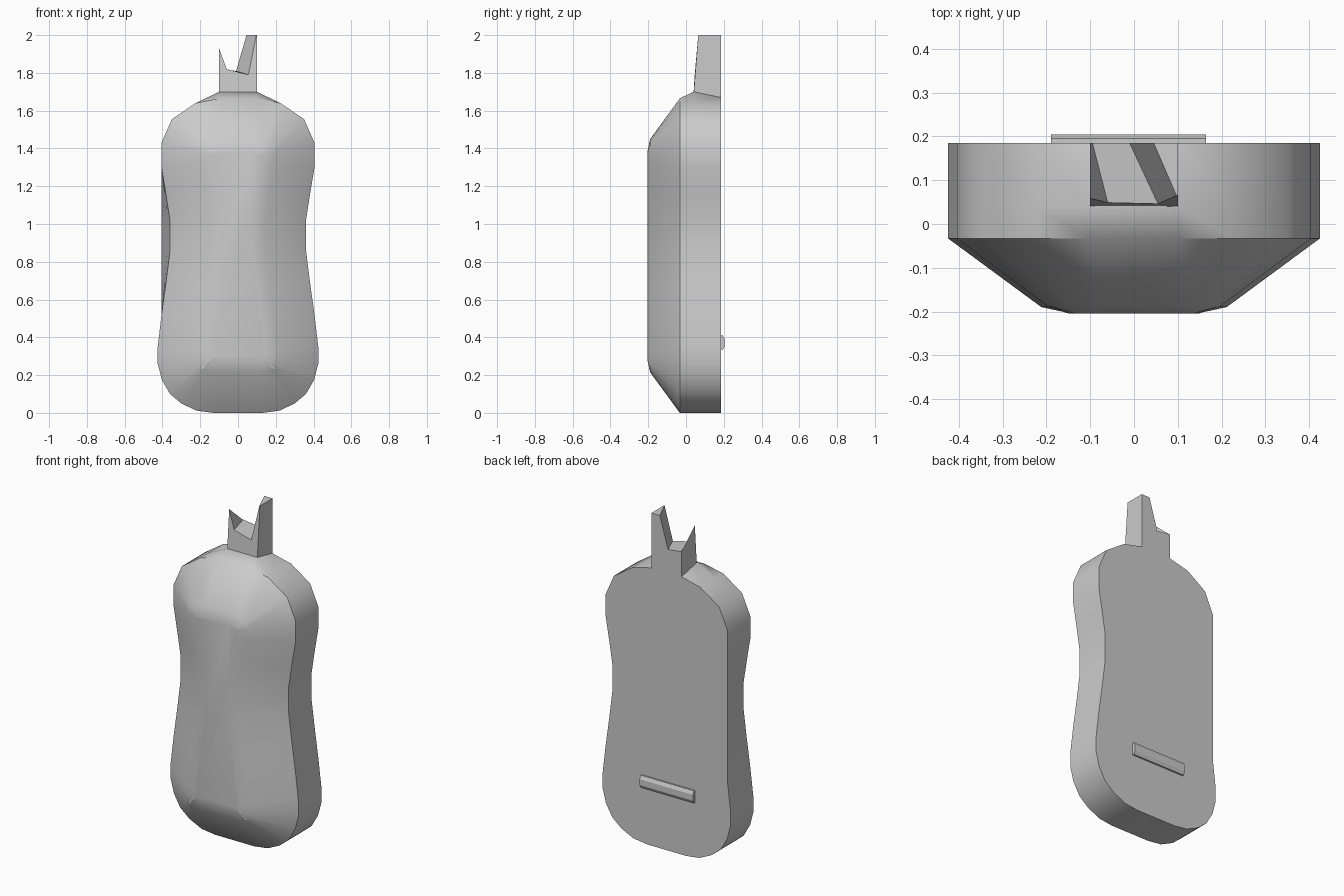
import bpy, math

if "Cube" in bpy.data.objects:
    bpy.data.objects.remove(bpy.data.objects["Cube"])

def make(name, verts, faces, angle=None):
    me = bpy.data.meshes.new(name)
    me.from_pydata(verts, [], faces)
    me.update()
    ob = bpy.data.objects.new(name, me)
    bpy.context.collection.objects.link(ob)
    bpy.ops.object.select_all(action='DESELECT')
    ob.select_set(True)
    bpy.context.view_layer.objects.active = ob
    bpy.ops.object.mode_set(mode='EDIT')
    bpy.ops.mesh.select_all(action='SELECT')
    bpy.ops.mesh.normals_make_consistent(inside=False)
    bpy.ops.object.mode_set(mode='OBJECT')
    if angle:
        bpy.ops.object.shade_smooth_by_angle(angle=math.radians(angle))
    return ob

def loft(name, rings, angle=None):
    n = len(rings[0])
    verts = [p for r in rings for p in r]
    faces = [tuple(range(n)), tuple(range((len(rings) - 1) * n, len(rings) * n))]
    for k in range(len(rings) - 1):
        for i in range(n):
            j = (i + 1) % n
            faces.append((k*n + i, k*n + j, (k+1)*n + j, (k+1)*n + i))
    return make(name, verts, faces, angle)

# Body outline, right half from bottom to top
half = [(.13, 0), (.22, .012), (.30, .05), (.36, .10), (.403, .175), (.425, .26),
        (.425, .35), (.405, .52), (.38, .70), (.36, .86), (.36, 1.02), (.38, 1.15),
        (.405, 1.30), (.405, 1.43), (.35, 1.555), (.225, 1.64), (.10, 1.665)]
outline = half + [(-x, z) for x, z in reversed(half)]

def inset(d):
    out, n = [], len(outline)
    for i, (x, z) in enumerate(outline):
        (ax, az), (bx, bz) = outline[i - 1], outline[(i + 1) % n]
        tx, tz = bx - ax, bz - az
        l = math.hypot(tx, tz)
        out.append((x - d * tz / l, max(d, min(1.665 - d, z + d * tx / l))))
    return out

def ring(pts, y, top=None, straight=0.0):
    res = []
    for x, z in pts:
        if top and z > 1.66:
            z = top
        # the left wall straightens towards the back
        if x < 0 and .5 < z < 1.44:
            x += (-.405 - x) * straight
        res.append((x, y, z))
    return res

loft("body", [ring(inset(.285), -.205), ring(inset(.215), -.19), ring(outline, -.033),
              ring(outline, .04, 1.70, .33), ring(outline, .185, 1.67, 1)], 40)

# Forked tip with a slanting notch
front = [(-.1, 1.66), (.1, 1.66), (.1, 2.0), (.097, 2.0), (.055, 1.79), (-.06, 1.82), (-.1, 1.93)]
back = [(-.1, 1.66), (.1, 1.66), (.1, 2.0), (.045, 2.0), (-.01, 1.81), (-.095, 1.82), (-.1, 1.82)]
loft("forked_tip", [[(x, .038 + .027 * max(0, z - 1.7) / .3, z) for x, z in front],
                    [(x, .185, z) for x, z in back]])

# Raised bar on the back
prof = [(.175, .335), (.195, .335), (.205, .355), (.205, .39), (.195, .41), (.175, .41)]
loft("back_bar", [[(x, y, z) for y, z in prof] for x in (-.19, .165)])
